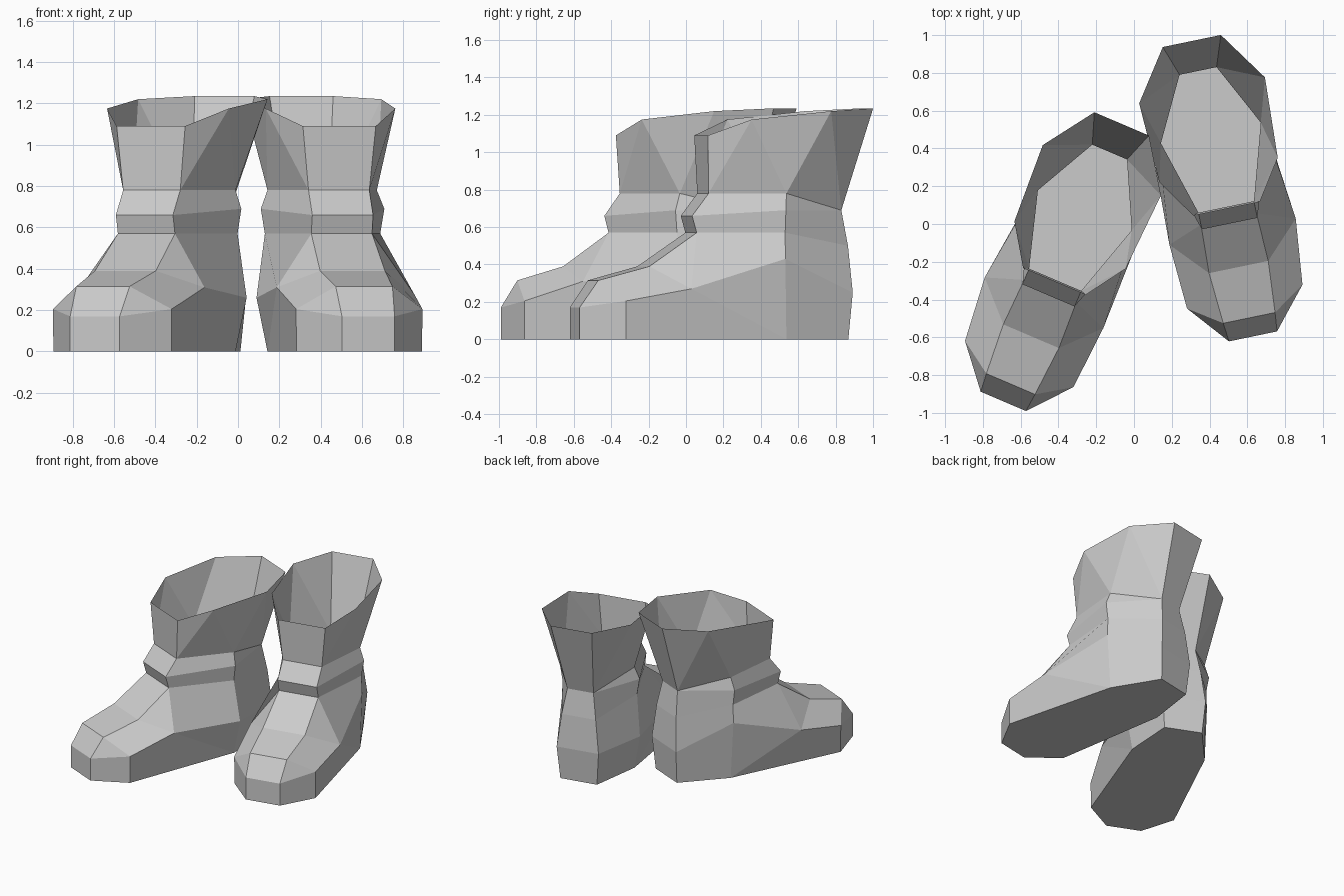
import bpy, bmesh, math
from mathutils import Matrix

if "Cube" in bpy.data.objects:
    bpy.data.objects.remove(bpy.data.objects["Cube"])

# Half boot, toe at the origin, heel toward +y: name -> (half width, y, z)
HALF = {
    # sole outline
    "sole_toe": (.13, 0, 0), "sole_ball": (.31, .215, 0),
    "sole_rear": (.27, 1.10, 0), "sole_heel": (.14, 1.465, 0),
    # widest line of the foot
    "toe": (.13, 0, .17), "ball": (.312, .215, .205), "mid": (.348, .565, .27),
    "rear": (.29, 1.09, .43), "heel": (.16, 1.485, .25),
    # instep
    "cap": (.14, .10, .315), "instep": (.16, .375, .39),
    # ankle fold: crease, bulge, neck
    "crease_f": (.15, .635, .57), "crease_r": (.285, 1.09, .57), "crease_h": (.13, 1.465, .50),
    "bulge_f": (.15, .61, .66), "bulge_r": (.305, 1.09, .69), "neck_h": (.10, 1.435, .69),
    "neck_f": (.15, .70, .78), "neck_r": (.27, 1.10, .78),
    # flared rim
    "rim_f": (.18, .69, 1.09), "rim_s": (.32, .90, 1.175),
    "rim_b": (.34, 1.33, 1.22), "rim_h": (.157, 1.597, 1.235),
}
# The inner side of the foot sits a little differently
INNER = {"mid": (.335, .565, .31), "rear": (.32, 1.12, .26)}

# Faces repeated on both sides
SIDE_FACES = [
    "sole_toe sole_ball ball toe", "sole_ball sole_rear mid ball", "sole_rear rear mid",
    "sole_rear sole_heel heel rear",
    "toe ball cap", "ball mid instep cap", "mid crease_f instep", "mid rear crease_r crease_f",
    "rear heel crease_h crease_r",
    "crease_f crease_r bulge_r bulge_f", "crease_r crease_h neck_h bulge_r",
    "bulge_f bulge_r neck_r neck_f", "bulge_r neck_h neck_r",
    "neck_f rim_s rim_f", "neck_f neck_r rim_s", "neck_r rim_b rim_s",
    "neck_r neck_h rim_b", "neck_h rim_h rim_b",
]
# Strips that bridge the two sides over the front and down the heel
FRONT = "sole_toe toe cap instep crease_f bulge_f neck_f rim_f".split()
BACK = "sole_heel heel crease_h neck_h rim_h".split()
SOLE = "sole_toe sole_ball sole_rear sole_heel".split()


def boot(name, outer, location, angle):
    """Open boot shell; outer is +1 or -1, the x side facing away from the pair."""
    bm = bmesh.new()
    sides = []
    for sign, table in ((outer, HALF), (-outer, {**HALF, **INNER})):
        sides.append({k: bm.verts.new((sign * w, y, z)) for k, (w, y, z) in table.items()})
    a, b = sides
    for side in sides:
        for face in SIDE_FACES:
            bm.faces.new([side[k] for k in face.split()])
    for strip in (FRONT, BACK):
        for lo, hi in zip(strip, strip[1:]):
            bm.faces.new((a[lo], a[hi], b[hi], b[lo]))
    bm.faces.new([a[k] for k in SOLE] + [b[k] for k in reversed(SOLE)])
    bmesh.ops.recalc_face_normals(bm, faces=bm.faces)
    bm.transform(Matrix.Translation(location) @ Matrix.Rotation(math.radians(angle), 4, 'Z'))
    mesh = bpy.data.meshes.new(name)
    bm.to_mesh(mesh)
    bm.free()
    obj = bpy.data.objects.new(name, mesh)
    bpy.context.collection.objects.link(obj)
    return obj


# The pair, toes turned outward, one foot a step ahead
boot("right_boot", 1, (.63, -.595, 0), 11.7)
boot("left_boot", -1, (-.692, -.939, 0), -23.1)
